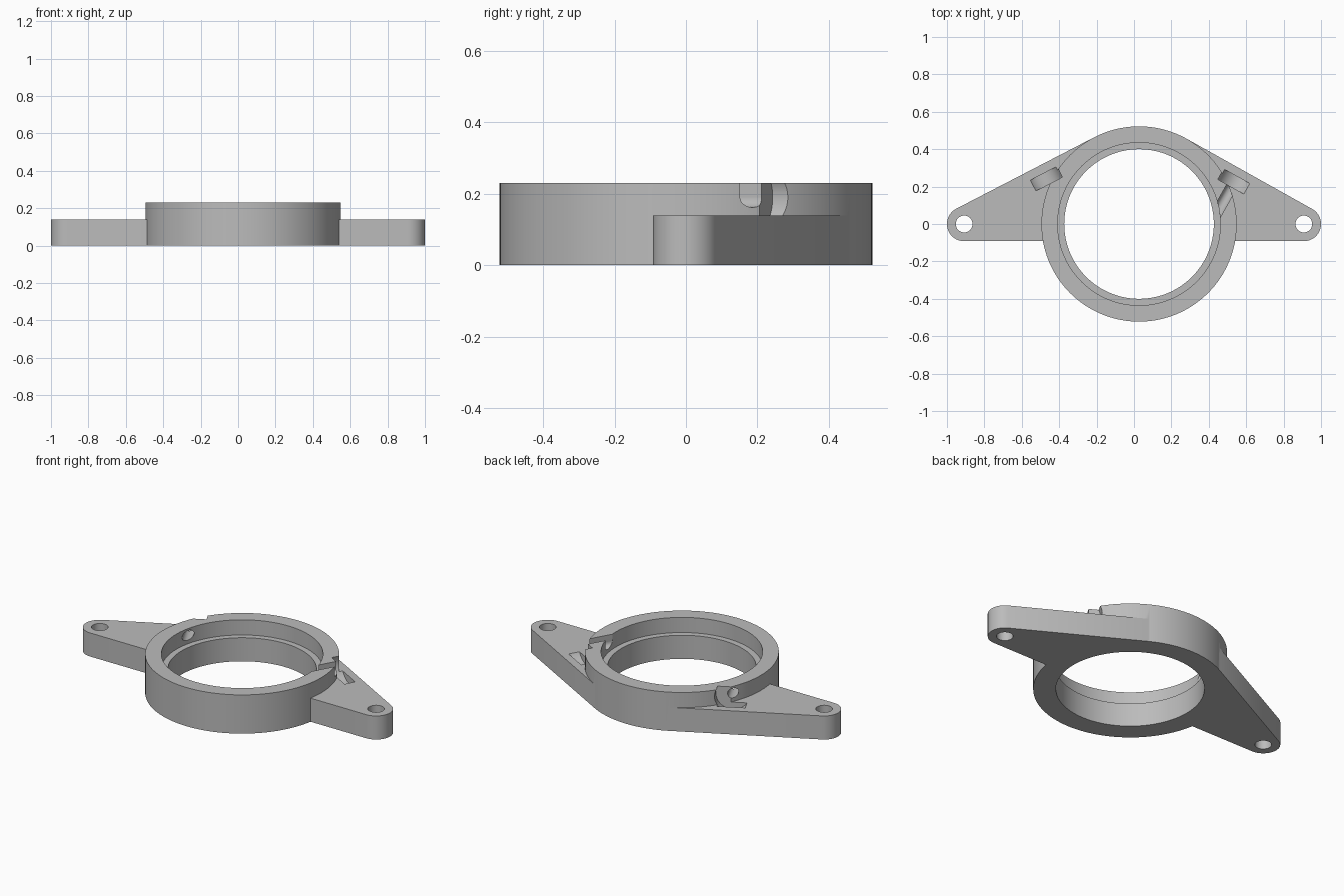
import bpy
import bmesh
from math import acos, cos, sin, pi, radians
from mathutils import Matrix, Vector

if "Cube" in bpy.data.objects:
    bpy.data.objects.remove(bpy.data.objects["Cube"])

RING_X, RING_R, RING_H = 0.027, 0.522, 0.23
BORE_R, SEAT_R = 0.40, 0.435
EAR_X, EAR_R, EAR_H, BOLT_R = 0.908, 0.092, 0.14, 0.045
SCREW_Z, SCREW_R, DISC_R = 0.19, 0.028, 0.092

grey = bpy.data.materials.new("plain grey")
grey.use_nodes = True
grey.diffuse_color = (0.5, 0.5, 0.5, 1)
grey.node_tree.nodes["Principled BSDF"].inputs["Base Color"].default_value = (0.5, 0.5, 0.5, 1)


def finish(name, bm):
    bmesh.ops.recalc_face_normals(bm, faces=bm.faces)
    mesh = bpy.data.meshes.new(name)
    bm.to_mesh(mesh)
    bm.free()
    mesh.materials.append(grey)
    obj = bpy.data.objects.new(name, mesh)
    bpy.context.collection.objects.link(obj)
    return obj


def prism(name, points, z0, z1):
    bm = bmesh.new()
    face = bm.faces.new([bm.verts.new((x, y, z0)) for x, y in points])
    new = bmesh.ops.extrude_face_region(bm, geom=[face])["geom"]
    verts = [v for v in new if isinstance(v, bmesh.types.BMVert)]
    bmesh.ops.translate(bm, verts=verts, vec=(0, 0, z1 - z0))
    return finish(name, bm)


def arc(x, r, start, end, steps):
    angles = [start + (end - start) * i / steps for i in range(steps + 1)]
    return [(x + r * cos(a), r * sin(a)) for a in angles]


def disc(name, x, r, z0, z1, sides):
    return prism(name, arc(x, r, 0, 2 * pi, sides)[:-1], z0, z1)


def rod(name, start, end, r, sides):
    start, end = Vector(start), Vector(end)
    axis = end - start
    matrix = Matrix.Translation((start + end) / 2) @ axis.to_track_quat("Z", "Y").to_matrix().to_4x4()
    bm = bmesh.new()
    bmesh.ops.create_cone(bm, cap_ends=True, segments=sides, radius1=r, radius2=r,
                          depth=axis.length, matrix=matrix)
    return finish(name, bm)


def combine(body, tool, operation):
    mod = body.modifiers.new(operation.lower(), "BOOLEAN")
    mod.operation, mod.solver, mod.object = operation, "EXACT", tool
    tool.hide_render = True
    graph = bpy.context.evaluated_depsgraph_get()
    mesh = bpy.data.meshes.new_from_object(body.evaluated_get(graph))
    body.modifiers.clear()
    body.data = mesh
    bpy.data.objects.remove(tool)


# Ring and the flange whose edges run tangent to it
right_angle = acos((RING_R - EAR_R) / (EAR_X - RING_X))
left_angle = pi - acos((RING_R - EAR_R) / (EAR_X + RING_X))
outline = arc(EAR_X, EAR_R, -pi / 2, right_angle, 24)
outline += [(RING_X + RING_R * cos(a), RING_R * sin(a)) for a in (right_angle, left_angle)]
outline += arc(-EAR_X, EAR_R, left_angle, 1.5 * pi, 24)

body = disc("ring_flange", RING_X, RING_R, 0, RING_H, 128)
combine(body, prism("ears", outline, 0, EAR_H), "UNION")

# Bore, bearing seat and bolt holes
combine(body, disc("bore", RING_X, BORE_R, -0.1, 0.5, 128), "DIFFERENCE")
combine(body, disc("seat", RING_X, SEAT_R, EAR_H, 0.5, 128), "DIFFERENCE")
for x in (-EAR_X, EAR_X):
    combine(body, disc("bolt_hole", x, BOLT_R, -0.1, 0.5, 32), "DIFFERENCE")

# Round head pockets and set screw holes, square to the flange edges
for x, y, angle in ((0.536, 0.226, right_angle), (-0.471, 0.241, left_angle)):
    center = Vector((x, y, SCREW_Z))
    out = Vector((cos(angle), sin(angle), 0))
    inner = center - out * 0.24
    combine(body, rod("head_pocket", center - out * 0.032, center + out * 0.032, DISC_R, 48), "DIFFERENCE")
    combine(body, rod("screw_hole", inner, center, SCREW_R, 32), "DIFFERENCE")
    if x > 0:
        # The left screw hole is open to the top as a slot
        side = Vector((-out.y, out.x, 0)) * SCREW_R
        corners = [inner - side, center - side, center + side, inner + side]
        combine(body, prism("screw_slot", [p.xy for p in corners], SCREW_Z, 0.5), "DIFFERENCE")

bpy.ops.object.select_all(action="DESELECT")
body.select_set(True)
bpy.context.view_layer.objects.active = body
bpy.ops.object.shade_smooth_by_angle(angle=radians(30))
